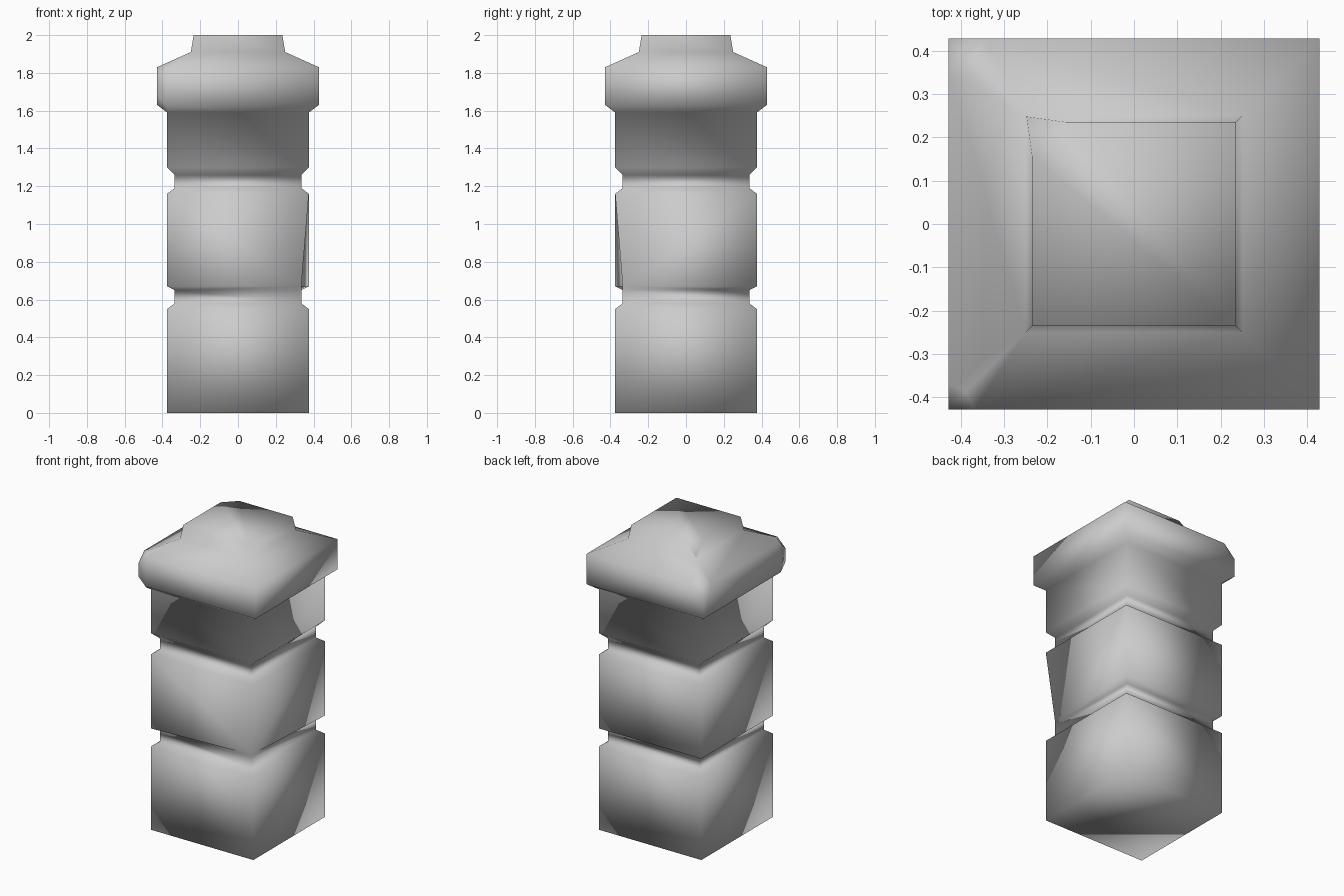
import bpy, bmesh

cube = bpy.data.objects.get("Cube")
if cube:
    bpy.data.objects.remove(cube, do_unlink=True)

# Plain grey stone
stone = bpy.data.materials.new("grey_stone")
stone.use_nodes = True
colour = (0.6, 0.6, 0.6, 1)
stone.diffuse_color = colour
stone.node_tree.nodes["Principled BSDF"].inputs["Base Color"].default_value = colour

# Profile of the square post: half width, height
BLOCK, GROOVE, HEAD = 0.375, 0.335, 0.428
profile = [
    (BLOCK, 0), (BLOCK, 0.55), (GROOVE, 0.58), (GROOVE, 0.65),
    (BLOCK, 0.67), (BLOCK, 1.16), (GROOVE, 1.19), (GROOVE, 1.26),
    (BLOCK, 1.30), (BLOCK, 1.59), (HEAD, 1.63), (HEAD, 1.83),
    (0.25, 1.91), (0.235, 2.0),
]
corners = [(-1, -1), (1, -1), (1, 1), (-1, 1)]

bm = bmesh.new()
rings = [[bm.verts.new((sx * w, sy * w, z)) for sx, sy in corners] for w, z in profile]
for low, high in zip(rings, rings[1:]):
    for i in range(4):
        j = (i + 1) % 4
        bm.faces.new((low[i], low[j], high[j], high[i]))
bm.faces.new(rings[0][::-1])
bm.faces.new(rings[-1])

# Worn corner of the middle block, sunk to the groove
rings[4][1].co.xy = (GROOVE, -GROOVE)

# Chipped corners on the head and cap
chips = [(rings[11][0], 0.06), (rings[10][0], 0.05), (rings[11][3], 0.08),
         (rings[13][3], 0.08)]
for vert, size in chips:
    bmesh.ops.bevel(bm, geom=[vert], offset=size, segments=1, affect='VERTICES')

bmesh.ops.triangulate(bm, faces=bm.faces[:])
bmesh.ops.recalc_face_normals(bm, faces=bm.faces[:])
for face in bm.faces:
    face.smooth = True

mesh = bpy.data.meshes.new("stone_post")
bm.to_mesh(mesh)
bm.free()
mesh.materials.append(stone)
bpy.context.collection.objects.link(bpy.data.objects.new("stone_post", mesh))
